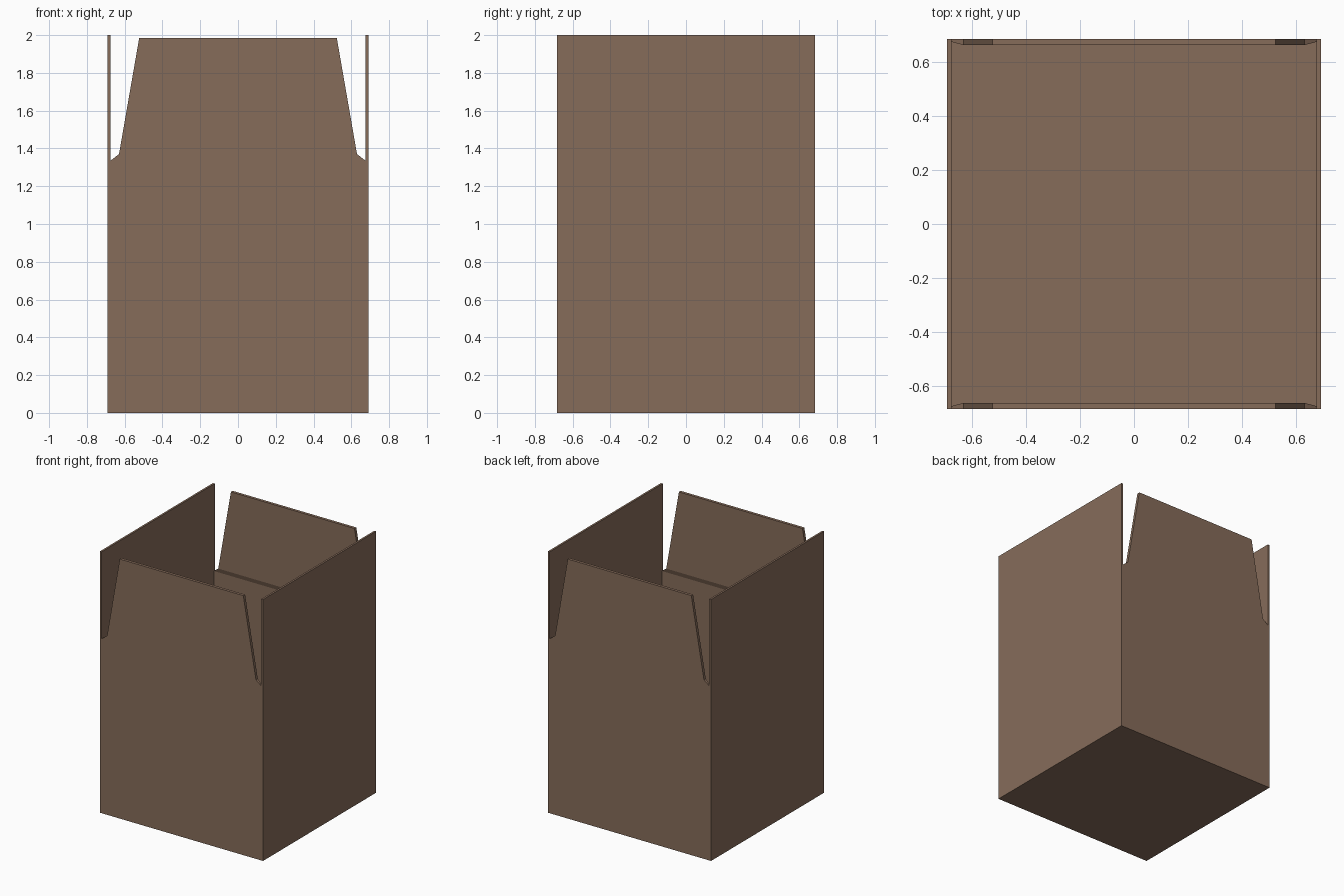
import bpy, bmesh

if "Cube" in bpy.data.objects:
    bpy.data.objects.remove(bpy.data.objects["Cube"])

# Overall half sizes, height and board thickness
HX, HY, H, T = 0.69, 0.683, 2.0, 0.015
IX = HX - T

cardboard = bpy.data.materials.new("brown_cardboard")
cardboard.diffuse_color = (0.24, 0.15, 0.102, 1)
cardboard.use_nodes = True
cardboard.node_tree.nodes["Principled BSDF"].inputs["Base Color"].default_value = cardboard.diffuse_color


def finish(bm, name):
    bmesh.ops.recalc_face_normals(bm, faces=bm.faces)
    mesh = bpy.data.meshes.new(name)
    bm.to_mesh(mesh)
    bm.free()
    mesh.materials.append(cardboard)
    bpy.context.collection.objects.link(bpy.data.objects.new(name, mesh))


def box(name, x0, x1, y0, y1, z0, z1):
    bm = bmesh.new()
    bmesh.ops.create_cube(bm, size=1)
    for v in bm.verts:
        v.co = ((x0 + x1) / 2 + v.co.x * (x1 - x0),
                (y0 + y1) / 2 + v.co.y * (y1 - y0),
                (z0 + z1) / 2 + v.co.z * (z1 - z0))
    finish(bm, name)


def flap_panel(name, side):
    """Wall with a tapered top flap, lofted from (height, half width, inner y)."""
    rows = [(0, IX, 0.673), (1.335, IX, 0.673), (1.37, 0.63, 0.661), (1.985, 0.523, 0.661)]
    bm = bmesh.new()
    rings = [[bm.verts.new((x, side * y, z))
              for x, y in ((-w, HY), (w, HY), (w, yi), (-w, yi))]
             for z, w, yi in rows]
    for low, high in zip(rings, rings[1:]):
        for i in range(4):
            j = (i + 1) % 4
            bm.faces.new((low[i], low[j], high[j], high[i]))
    bm.faces.new(rings[0])
    bm.faces.new(rings[-1])
    finish(bm, name)


# Plain full-height side walls
box("left_wall", -HX, -IX, -HY, HY, 0, H)
box("right_wall", IX, HX, -HY, HY, 0, H)

# Front and back walls with tapered flaps
flap_panel("front_wall", -1)
flap_panel("back_wall", 1)

# Bottom of the carton
box("floor", -IX, IX, -0.673, 0.673, 0, T)
